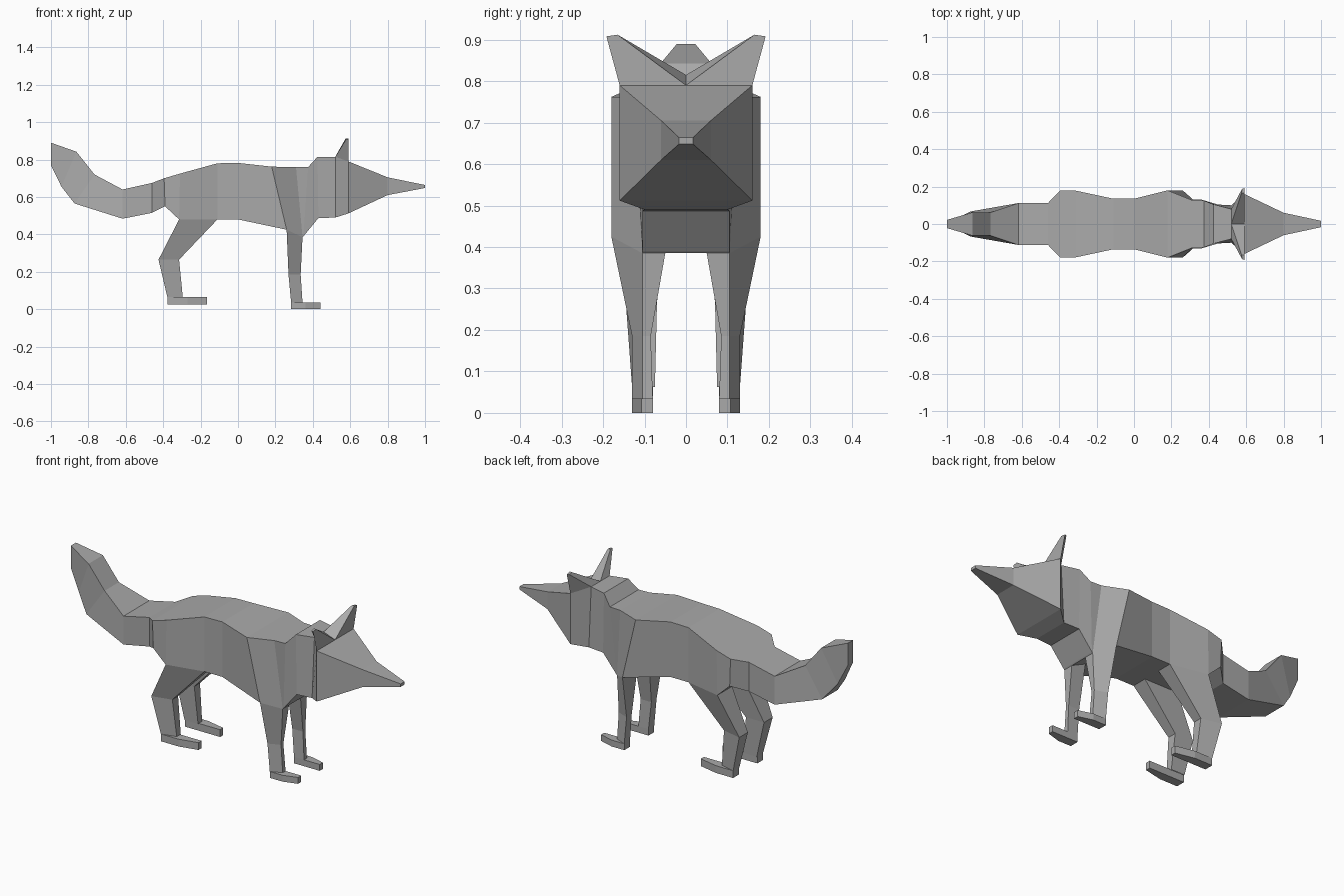
import bpy, bmesh

if "Cube" in bpy.data.objects:
    bpy.data.objects.remove(bpy.data.objects["Cube"])

fur = bpy.data.materials.new("grey fur")
fur.diffuse_color = (0.4, 0.4, 0.4, 1)
fur.use_nodes = True
fur.node_tree.nodes["Principled BSDF"].inputs["Base Color"].default_value = fur.diffuse_color


def loft(name, rings, cap_start=False, cap_end=False, mirror=False):
    """Skin a list of equal-length point rings with flat faces."""
    bm = bmesh.new()
    loops = [[bm.verts.new(p) for p in ring] for ring in rings]
    n = len(loops[0])
    for a, b in zip(loops, loops[1:]):
        for i in range(n):
            j = (i + 1) % n
            bm.faces.new((a[i], a[j], b[j], b[i]))
    if cap_start:
        bm.faces.new(loops[0][::-1])
    if cap_end:
        bm.faces.new(loops[-1])
    bmesh.ops.recalc_face_normals(bm, faces=bm.faces)
    # open shells: make sure the faces point away from the middle
    mid = sum((v.co for v in bm.verts), bm.verts[:][0].co * 0) / len(bm.verts)
    if sum((f.calc_center_median() - mid).dot(f.normal) * f.calc_area() for f in bm.faces) < 0:
        bmesh.ops.reverse_faces(bm, faces=bm.faces)
    mesh = bpy.data.meshes.new(name)
    bm.to_mesh(mesh)
    bm.free()
    mesh.materials.append(fur)
    ob = bpy.data.objects.new(name, mesh)
    bpy.context.collection.objects.link(ob)
    if mirror:
        m = ob.modifiers.new("mirror", 'MIRROR')
        m.use_axis = (False, True, False)
        m.use_mirror_merge = False
    return ob


def section(xt, zt, wt, xb, zb, wb):
    """Four-sided cross-section: top edge and bottom edge."""
    return [(xt, -wt, zt), (xt, wt, zt), (xb, wb, zb), (xb, -wb, zb)]


# Tail, from the tip to the rump
tail = [section(*s) for s in (
    (-1.0, .89, .022, -1.0, .77, .022),
    (-.864, .842, .062, -.944, .655, .032),
    (-.767, .72, .062, -.874, .565, .067),
    (-.617, .64, .112, -.617, .484, .112),
    (-.46, .675, .112, -.46, .515, .112))]
loft("tail", tail, cap_start=True)

# Trunk, shoulders and neck
body = [tail[-1]] + [section(*s) for s in (
    (-.395, .70, .178, -.39, .55, .178),
    (-.31, .725, .178, -.315, .48, .178),
    (-.11, .78, .135, -.11, .48, .135),
    (0, .782, .135, 0, .48, .135),
    (.18, .762, .18, .26, .425, .18),
    (.31, .76, .128, .345, .385, .105),
    (.375, .76, .125, .35, .39, .105),
    (.425, .815, .105, .43, .487, .105),
    (.52, .815, .08, .52, .49, .1))]
loft("body", body)

# Head and muzzle
loft("head", [body[-1]] + [section(*s) for s in (
    (.59, .79, .16, .59, .512, .16),
    (.80, .705, .06, .80, .61, .06),
    (1.0, .664, .017, 1.0, .648, .017))], cap_end=True)

# Ears
loft("ears", [
    [(.52, 0, .815), (.52, .08, .815), (.59, .16, .79), (.59, 0, .79)],
    [(.575, .165, .912), (.578, .188, .908), (.59, .192, .908), (.59, .165, .912)],
], cap_end=True, mirror=True)


def leg_ring(back, front, inner, outer, front_outer):
    """Leg cross-section with a slanted outer front; back, front are (x, z)."""
    return [(back[0], inner, back[1]), (back[0], outer, back[1]),
            (front[0], front_outer, front[1]), (front[0], inner, front[1])]


# Legs
loft("front_legs", [
    leg_ring((.26, .425), (.345, .385), .05, .18, .105),
    leg_ring((.27, .185), (.335, .185), .085, .13, .105),
    leg_ring((.284, .035), (.345, .035), .08, .13, .105)], mirror=True)
loft("hind_legs", [
    leg_ring((-.315, .48), (-.11, .48), .05, .178, .135),
    leg_ring((-.425, .265), (-.315, .265), .07, .145, .12),
    leg_ring((-.377, .062), (-.295, .062), .075, .13, .11)], mirror=True)


# Feet: flat slabs with an angled outer toe
def feet(name, back, front, low, high):
    bend = back + (front - back) * .5
    outline = [(back, .08), (back, .13), (bend, .13), (front, .107), (front, .08)]
    loft(name, [[(x, y, z) for x, y in outline] for z in (low, high)], True, True, True)


feet("front_feet", .284, .44, 0, .035)
feet("hind_feet", -.377, -.165, .024, .064)
